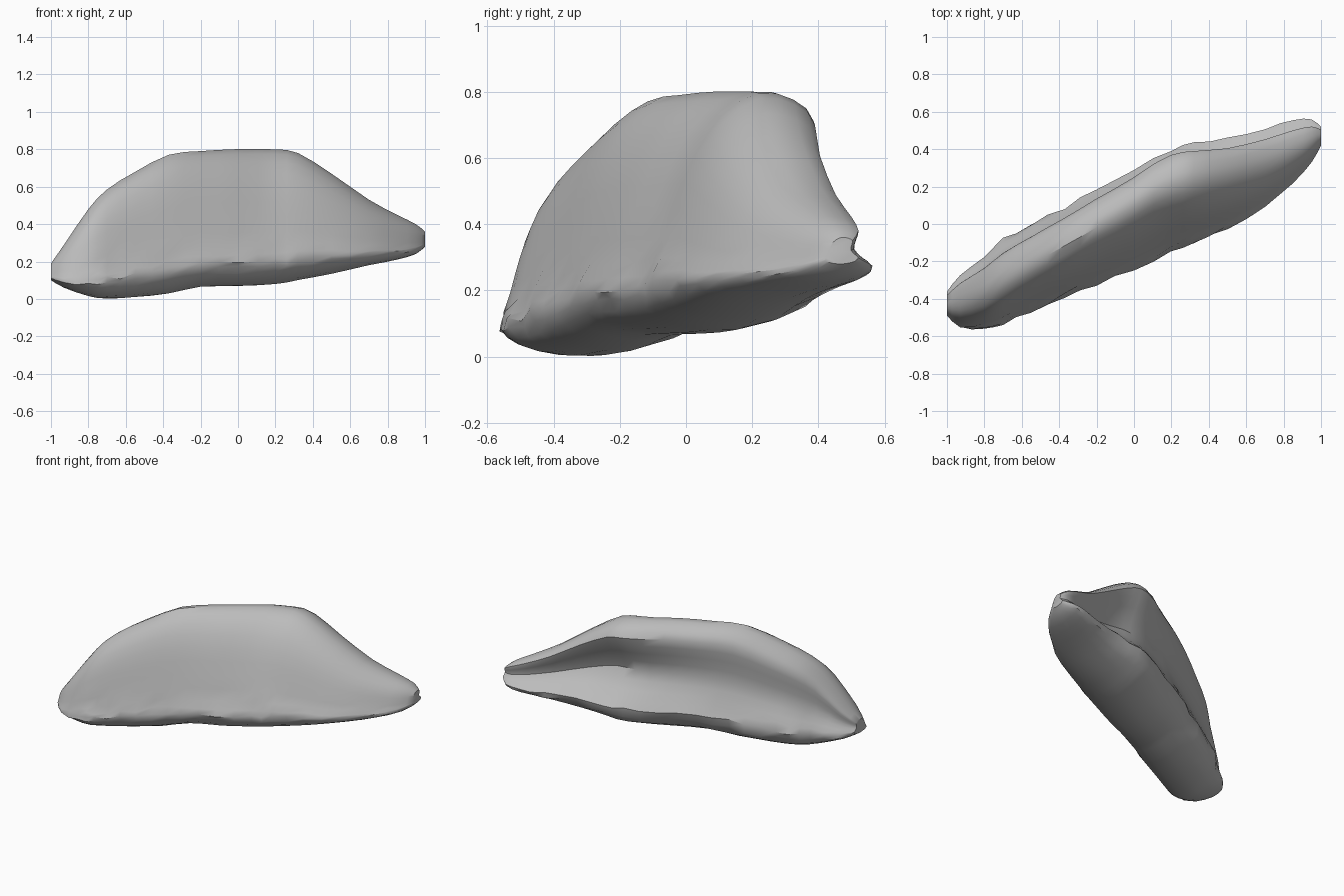
import bpy, bmesh, math, random
from mathutils import Vector

cube = bpy.data.objects.get("Cube")
if cube:
    bpy.data.objects.remove(cube)
random.seed(4)

# Stone colour
stone = bpy.data.materials.new("stone_grey")
stone.use_nodes = True
stone.diffuse_color = (0.5, 0.5, 0.5, 1)
stone.node_tree.nodes["Principled BSDF"].inputs["Base Color"].default_value = (0.5, 0.5, 0.5, 1)

# Stations along the slab: x, front y, back y, bottom z, top z
STATIONS = [
    (-1.0, -.49, -.36, .10, .19), (-.93, -.55, -.27, .06, .29),
    (-.8, -.56, -.17, .015, .48), (-.7, -.53, -.08, .003, .585),
    (-.55, -.465, 0, .01, .68), (-.37, -.39, .09, .03, .77),
    (-.2, -.32, .18, .065, .79), (0, -.24, .28, .07, .8),
    (.2, -.15, .4, .08, .8), (.32, -.10, .43, .10, .78),
    (.5, -.02, .455, .135, .67), (.7, .09, .51, .18, .53),
    (.85, .22, .555, .21, .45), (.95, .33, .56, .24, .40),
    (1.0, .42, .52, .28, .36)]

# Cross-section: front-to-back, bottom-to-top, share of the hollow in the back
SECTION = [
    (.05, .09, 0), (0, .18, 0), (.06, .29, 0), (.17, .5, 0), (.29, .72, 0),
    (.45, .9, 0), (.66, 1, 0), (.85, .97, 0), (.96, .88, 0), (.96, .72, .5),
    (.95, .53, 1), (.98, .37, .6), (1, .24, 0), (.89, .09, 0), (.55, 0, 0), (.24, .02, 0)]


def spline(points, closed, steps):
    """Smooth curve through all points."""
    n, out = len(points), []
    pick = lambda i: points[i % n] if closed else points[max(0, min(n - 1, i))]
    for i in range(n if closed else n - 1):
        a, b, c, d = (Vector(pick(i + k)) for k in (-1, 0, 1, 2))
        for s in range(steps):
            t = s / steps
            out.append(b + (c - a) * t / 2 + (a * 2 - b * 5 + c * 4 - d) * t * t / 2
                       + (b * 3 - a - c * 3 + d) * t ** 3 / 2)
    if not closed:
        out.append(Vector(points[-1]))
    return out


def make_ring(bm, station, outline):
    x, front, back, low, high = station
    # Hollow is deepest towards the left end; the crest leans forward at both ends
    hollow = .09 + .15 * math.exp(-((x - .4) / .4) ** 2)
    lean = -min(.16, .2 * abs(x - .1))
    size = min(1, (high - low) / .6)
    ring = []
    for u, v, h in outline:
        u += lean * max(0, v - .2) * 1.2 - hollow * h
        y, z = front + (back - front) * u, low + (high - low) * v
        # Chipped lower rim
        chip = (.011 if .1 < v < .36 else .001) * size
        y += random.uniform(-chip, chip)
        z += random.uniform(-chip, chip)
        ring.append(bm.verts.new((x, y, max(0, z))))
    return ring


# Slab lofted through the stations
bm = bmesh.new()
outline = spline(SECTION, True, 2)
rings = [make_ring(bm, s, outline) for s in spline(STATIONS, False, 2)]
count = len(outline)
for a, b in zip(rings, rings[1:]):
    for i in range(count):
        j = (i + 1) % count
        bm.faces.new((a[i], a[j], b[j], b[i]))
for ring in (rings[0], rings[-1]):
    bm.faces.new(ring)
bmesh.ops.recalc_face_normals(bm, faces=bm.faces)

mesh = bpy.data.meshes.new("stone_slab")
bm.to_mesh(mesh)
bm.free()
mesh.materials.append(stone)
slab = bpy.data.objects.new("stone_slab", mesh)
bpy.context.collection.objects.link(slab)
bpy.context.view_layer.objects.active = slab
slab.select_set(True)
bpy.ops.object.shade_smooth_by_angle(angle=math.radians(35))
